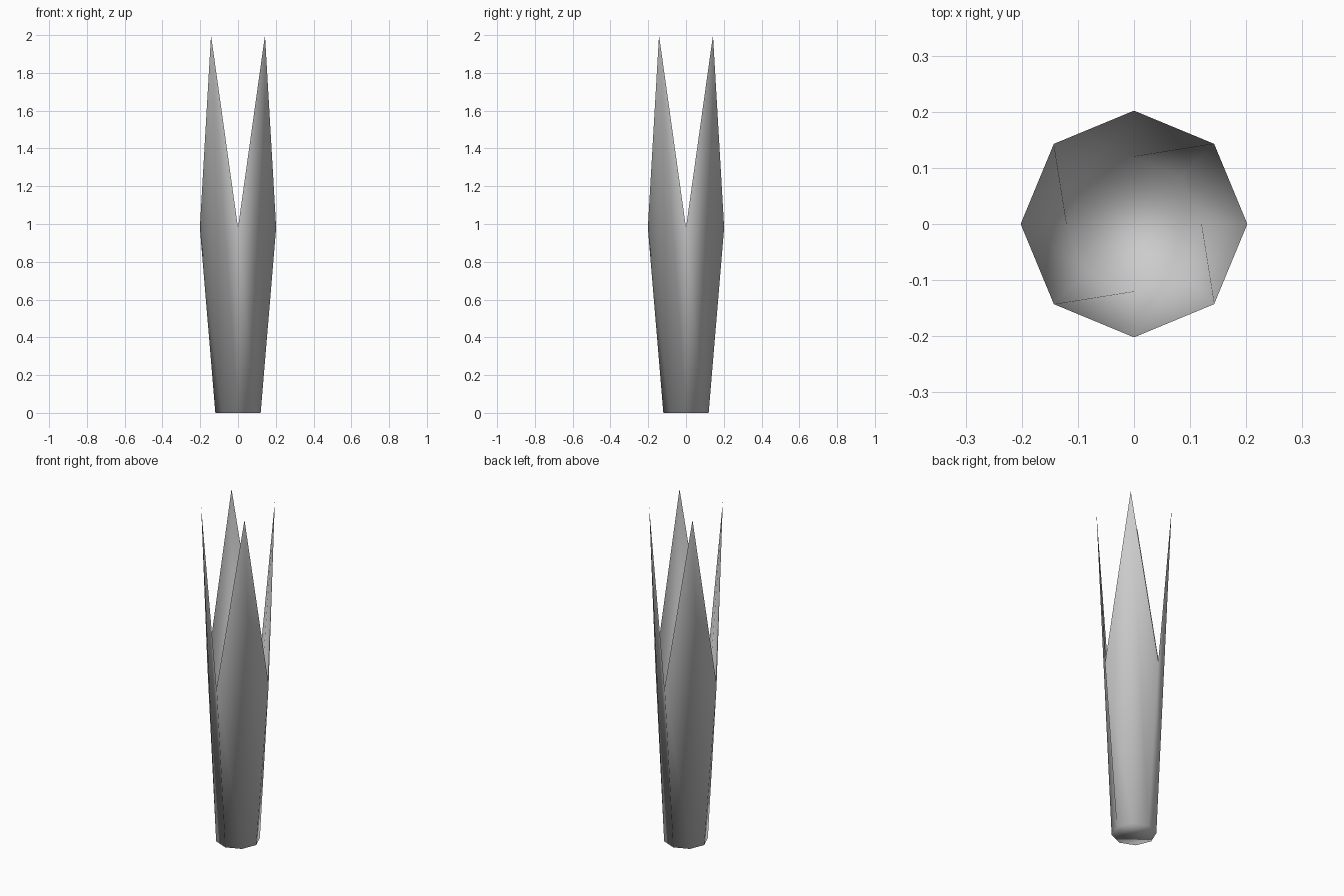
import bpy, bmesh, math

if "Cube" in bpy.data.objects:
    bpy.data.objects.remove(bpy.data.objects["Cube"])

SIDES = 8
BASE_R, RIM_R = 0.12, 0.202
TIP_Z, NOTCH_Z = 2.0, 0.98

grey = bpy.data.materials.new("plain_grey")
grey.diffuse_color = (0.6, 0.6, 0.6, 1)
grey.use_nodes = True
grey.node_tree.nodes["Principled BSDF"].inputs["Base Color"].default_value = grey.diffuse_color


def ring(bm, radius, height):
    """Octagon of vertices; height is a function of the vertex index."""
    return [bm.verts.new((radius * math.cos(math.tau * i / SIDES),
                          radius * math.sin(math.tau * i / SIDES),
                          height(i))) for i in range(SIDES)]


bm = bmesh.new()
base = ring(bm, BASE_R, lambda i: 0.0)
# rim alternates between low notches (on the axes) and tall tips (on the diagonals)
rim = ring(bm, RIM_R, lambda i: TIP_Z if i % 2 else NOTCH_Z)

# walls, each folded along the same twisting diagonal
for i in range(SIDES):
    j = (i + 1) % SIDES
    bm.faces.new((base[i], base[j], rim[i]))
    bm.faces.new((base[j], rim[j], rim[i]))

# closed bottom
bm.faces.new(base[::-1])

for f in bm.faces:
    f.smooth = True

mesh = bpy.data.meshes.new("pointed_cup")
bm.to_mesh(mesh)
bm.free()
mesh.materials.append(grey)
cup = bpy.data.objects.new("pointed_cup", mesh)
bpy.context.collection.objects.link(cup)
